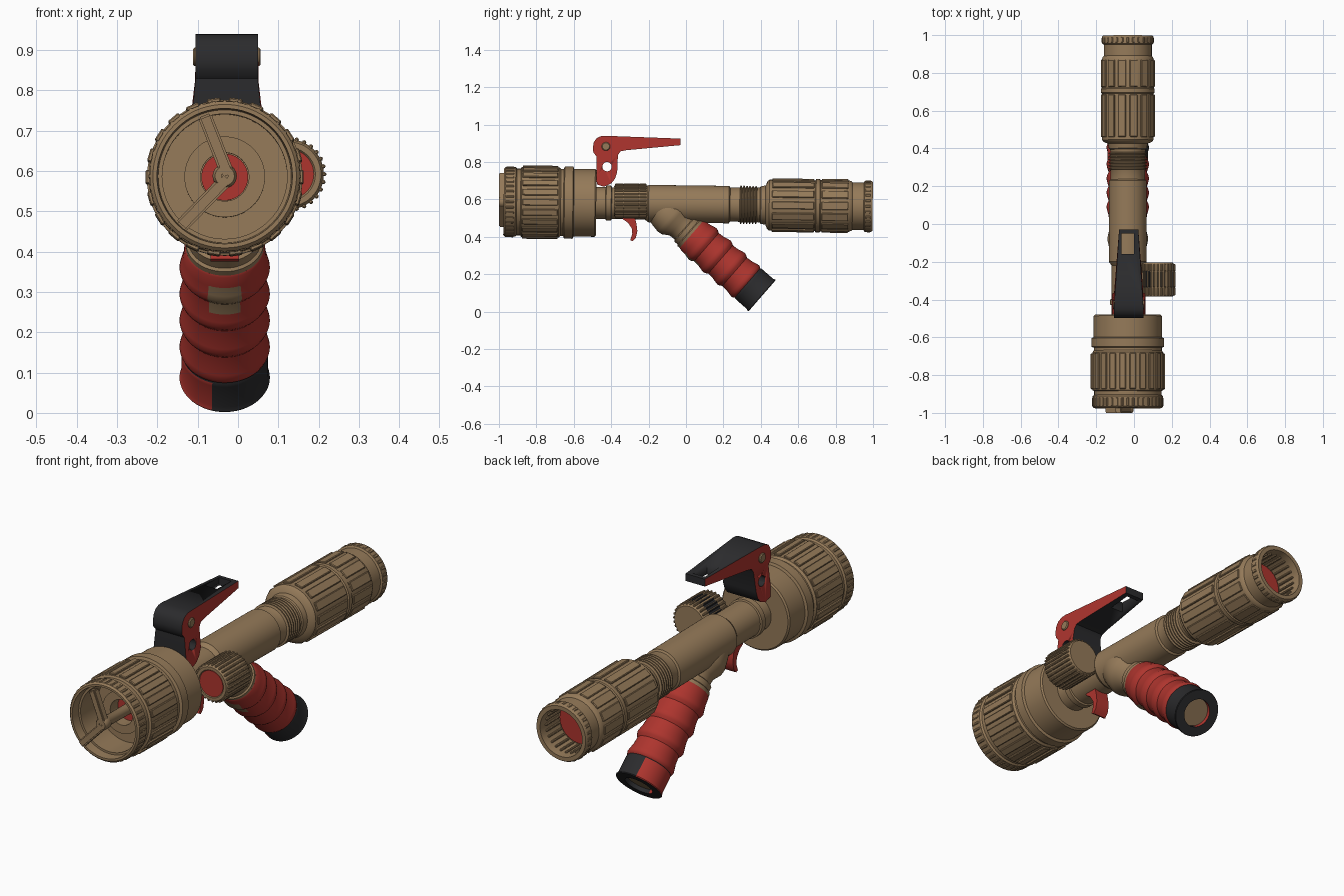
import bpy, bmesh, math
from mathutils import Vector, Matrix

if "Cube" in bpy.data.objects:
    bpy.data.objects.remove(bpy.data.objects["Cube"])

def mat(name, rgb):
    m = bpy.data.materials.new(name)
    m.diffuse_color = (*rgb, 1)
    m.use_nodes = True
    m.node_tree.nodes["Principled BSDF"].inputs["Base Color"].default_value = m.diffuse_color
    return m

TAN = mat("tan", (0.30, 0.195, 0.10))
RED = mat("red", (0.42, 0.035, 0.027))
BLACK = mat("black", (0.024, 0.024, 0.026))

CX = -0.033

def frame(origin, direction):
    # local z runs along the part's axis
    q = Vector(direction).normalized().to_track_quat('Z', 'Y')
    return Matrix.Translation(origin) @ q.to_matrix().to_4x4()

MAIN = frame((CX, 0, 0.575), (0, 1, -0.0125))
GRIP = frame((CX, 0.407, 0.085), (0, -0.754, 0.657))
KNOB = frame((0.126, -0.295, 0.592), (0, 1, 0))

def finish(name, bm, mats, angle=35, rule=None):
    bmesh.ops.recalc_face_normals(bm, faces=bm.faces)
    if rule:
        for f in bm.faces:
            f.material_index = rule(f.calc_center_median(), f.normal)
    me = bpy.data.meshes.new(name)
    bm.to_mesh(me)
    bm.free()
    ob = bpy.data.objects.new(name, me)
    bpy.context.collection.objects.link(ob)
    for m in mats:
        me.materials.append(m)
    bpy.ops.object.select_all(action='DESELECT')
    ob.select_set(True)
    bpy.context.view_layer.objects.active = ob
    bpy.ops.object.shade_smooth_by_angle(angle=math.radians(angle))
    return ob

def lathe(name, prof, mtx, mats, seg=64, rule=None):
    # profile of (distance along axis, radius)
    bm = bmesh.new()
    vs = [bm.verts.new((r, 0, d)) for d, r in prof]
    es = [bm.edges.new(p) for p in zip(vs, vs[1:])]
    bmesh.ops.spin(bm, geom=vs + es, cent=(0, 0, 0), axis=(0, 0, 1),
                   angle=2 * math.pi, steps=seg, use_merge=False)
    bmesh.ops.remove_doubles(bm, verts=bm.verts, dist=0.0002)
    bm.transform(mtx)
    return finish(name, bm, mats, rule=rule)

def ribs(name, mtx, d0, d1, r, count, width, height, mats, rule=None):
    # ring of bevelled bars lying along the axis
    bm = bmesh.new()
    for i in range(count):
        m = (Matrix.Rotation(2 * math.pi * i / count, 4, 'Z')
             @ Matrix.Translation((r, 0, (d0 + d1) / 2))
             @ Matrix.Diagonal((height, width, d1 - d0, 1)))
        bmesh.ops.create_cube(bm, size=1, matrix=m)
    bmesh.ops.bevel(bm, geom=bm.edges[:], offset=0.003, segments=1, affect='EDGES')
    bm.transform(mtx)
    return finish(name, bm, mats, 20, rule)

def plate(name, pts, cx, half, mats, rule=None):
    # side profile (y, z) given a width that may vary
    bm = bmesh.new()
    a = [bm.verts.new((cx - half(y, z), y, z)) for y, z in pts]
    b = [bm.verts.new((cx + half(y, z), y, z)) for y, z in pts]
    bm.faces.new(a)
    bm.faces.new(b[::-1])
    n = len(pts)
    for i in range(n):
        j = (i + 1) % n
        bm.faces.new((a[i], b[i], b[j], a[j]))
    return finish(name, bm, mats, 35, rule)

# Barrel with nozzle head, thread and rear coupling
prof = [(-.78, 0), (-.78, .06), (-.84, .06), (-.84, .1), (-.80, .1), (-.80, .155),
        (-.93, .155), (-.93, .165), (-.975, .168), (-.975, .178), (-.967, .186),
        (-.912, .186), (-.905, .178), (-.885, .178), (-.88, .188), (-.68, .188),
        (-.67, .18), (-.655, .18), (-.65, .193), (-.605, .193), (-.6, .181),
        (-.487, .181), (-.48, .174), (-.48, .085), (-.43, .085), (-.427, .093),
        (-.4, .093), (-.397, .085), (-.22, .085), (-.2, .1), (.23, .1), (.236, .091), (.285, .091)]
for i in range(6):
    d = .287 + i * .016
    prof += [(d, .092), (d + .004, .102), (d + .009, .102), (d + .013, .092)]
prof += [(.395, .094), (.4, .1), (.425, .105), (.435, .128), (.445, .136), (.69, .136),
         (.695, .142), (.715, .142), (.72, .138), (.87, .138), (.885, .132), (.89, .127),
         (.95, .127), (.955, .136), (.99, .136), (.998, .131), (.998, .112),
         (.96, .108), (.86, .108), (.86, 0)]
lathe("barrel", prof, MAIN, [TAN], 72)

# Grip bars on head and coupling
ribs("head_ribs", MAIN, -.875, -.685, .187, 22, .034, .018, [TAN])
ribs("head_rim_notches", MAIN, -.965, -.92, .185, 40, .012, .008, [TAN])
ribs("coupling_front_ribs", MAIN, .46, .685, .136, 14, .04, .014, [TAN])
ribs("coupling_rear_ribs", MAIN, .725, .868, .138, 14, .044, .01, [TAN])
ribs("coupling_rim_notches", MAIN, .958, .988, .135, 28, .014, .007, [TAN])
ribs("coupling_inner_ribs", MAIN, .862, .965, .106, 24, .01, .012, [TAN])

# Inner seals, nozzle shaft and front spokes
lathe("nozzle_seal", [(-.785, 0), (-.785, .058), (-.778, .058)], MAIN, [RED], 40)
lathe("coupling_seal", [(.855, .1), (.866, .1), (.866, 0)], MAIN, [RED], 40)
lathe("nozzle_shaft", [(-.77, .024), (-.95, .024), (-.96, .03), (-.99, .03), (-1.0, .024),
                       (-1.0, .008), (-.994, .008), (-.994, 0)], MAIN, [TAN], 32)
hub = Vector((CX + .01, -.982, .585))
for k, (x, z) in enumerate([(-.083, .738), (-.142, .462)]):
    end = Vector((x, -.982, z))
    bm = bmesh.new()
    L = (end - hub).length
    bmesh.ops.create_cube(bm, size=1, matrix=Matrix.Diagonal((L, .034, .036, 1)))
    ang = math.atan2(z - hub.z, x - hub.x)
    m = Matrix.Translation((hub + end) / 2) @ Matrix.Rotation(-ang, 4, 'Y') @ Matrix.Rotation(math.pi / 2, 4, 'X')
    bmesh.ops.bevel(bm, geom=bm.edges[:], offset=.005, segments=2, affect='EDGES')
    bm.transform(m)
    finish("spoke_%d" % (k + 1), bm, [TAN])

# Pistol grip neck
lathe("grip_neck", [(.49, .09), (.495, .097), (.515, .097), (.52, .09), (.545, .09), (.55, .08),
                    (.585, .082), (.62, .104), (.645, .108), (.69, .1), (.74, .088), (.74, 0)],
      GRIP, [TAN], 48)

# Ridged rubber sleeve, tan patch below the top
sleeve = [(.10, .1)]
for i in range(4):
    s = .10 + i * .1
    sleeve += [(s + .008, .108), (s + .02, .112), (s + .035, .109), (s + .06, .103), (s + .095, .1)]
sleeve += [(.5, .097), (.5, .08)]
lathe("grip_sleeve", sleeve, GRIP, [RED, TAN], 64,
      lambda c, n: int(abs(c.x - CX) < .04 and c.y < .1 and n.z < -.3 and .25 < c.z < .32))

# Grip end cap, black except on its left side
lathe("grip_cap", [(.11, .1), (.1, .106), (.09, .107), (.015, .107), (.004, .112), (0, .11), (0, .066),
                   (.05, .066)], GRIP, [BLACK, RED], 64,
      lambda c, n: int(c.x < -.06 and abs(n.y * .754 - n.z * .657) < .5))
lathe("grip_end_disc", [(.02, 0), (.02, .067), (.03, .067)], GRIP, [TAN], 40)

# Side knob with knurled edge
def knob_rule(c, n):
    return int(n.x > .35 and -.335 < c.y < -.25)
lathe("knob", [(-.085, 0), (-.085, .062), (-.09, .066), (-.09, .08), (-.08, .087), (-.04, .087),
               (.045, .087), (.08, .087), (.09, .08), (.09, 0)], KNOB, [TAN, BLACK], 48, knob_rule)
lathe("knob_face", [(-.088, 0), (-.088, .062), (-.08, .062)], KNOB, [RED], 40)
for nm, a, b in (("front", -.084, -.04), ("middle", -.04, .045), ("back", .045, .084)):
    ribs("knob_teeth_" + nm, KNOB, a, b, .087, 28, .01, .012, [TAN, BLACK], knob_rule)

# Shutoff lever: black with red cheeks
LX = -.028
def half(y, z):
    if z < .76:
        return .088
    return .077 - .026 * max(0, (y + .36) / .33)
lever_pts = [(-.476, .68), (-.48, .72), (-.478, .83), (-.495, .85), (-.498, .875), (-.493, .905),
             (-.478, .927), (-.455, .938), (-.43, .94), (-.03, .925), (-.03, .89), (-.32, .863),
             (-.35, .857), (-.364, .838), (-.368, .745), (-.38, .71), (-.4, .685), (-.438, .668)]
lever = plate("lever", lever_pts, LX, half, [BLACK, RED], lambda c, n: int(abs(n.x) > .7))

# Holes through the lever
def cut(target, bm):
    c = finish("lever_cutter", bm, [])
    c.hide_render = True
    mod = target.modifiers.new("hole", 'BOOLEAN')
    mod.operation, mod.solver, mod.object = 'DIFFERENCE', 'EXACT', c
    bpy.context.view_layer.objects.active = target
    bpy.ops.object.modifier_apply(modifier=mod.name)
    bpy.data.objects.remove(c)

bm = bmesh.new()
bmesh.ops.create_cone(bm, cap_ends=True, segments=24, radius1=.025, radius2=.025, depth=.5,
                      matrix=Matrix.Translation((LX, -.422, .775)) @ Matrix.Rotation(math.pi / 2, 4, 'Y'))
cut(lever, bm)
bm = bmesh.new()
bmesh.ops.create_cube(bm, size=1, matrix=Matrix.Translation((LX - .005, -.105, .9)) @ Matrix.Diagonal((.066, .11, .3, 1)))
cut(lever, bm)

# Lever pivot pin
lathe("lever_pin", [(-.084, 0), (-.084, .019), (-.08, .023), (.08, .023), (.084, .019), (.084, 0)],
      frame((LX, -.428, .883), (1, 0, 0)), [TAN], 24)

# Trigger below the barrel
plate("trigger", [(-.345, .52), (-.335, .492), (-.31, .475), (-.29, .445), (-.287, .415), (-.298, .382),
                  (-.285, .376), (-.268, .395), (-.26, .43), (-.265, .47), (-.278, .52)],
      CX, lambda y, z: .035, [RED])
